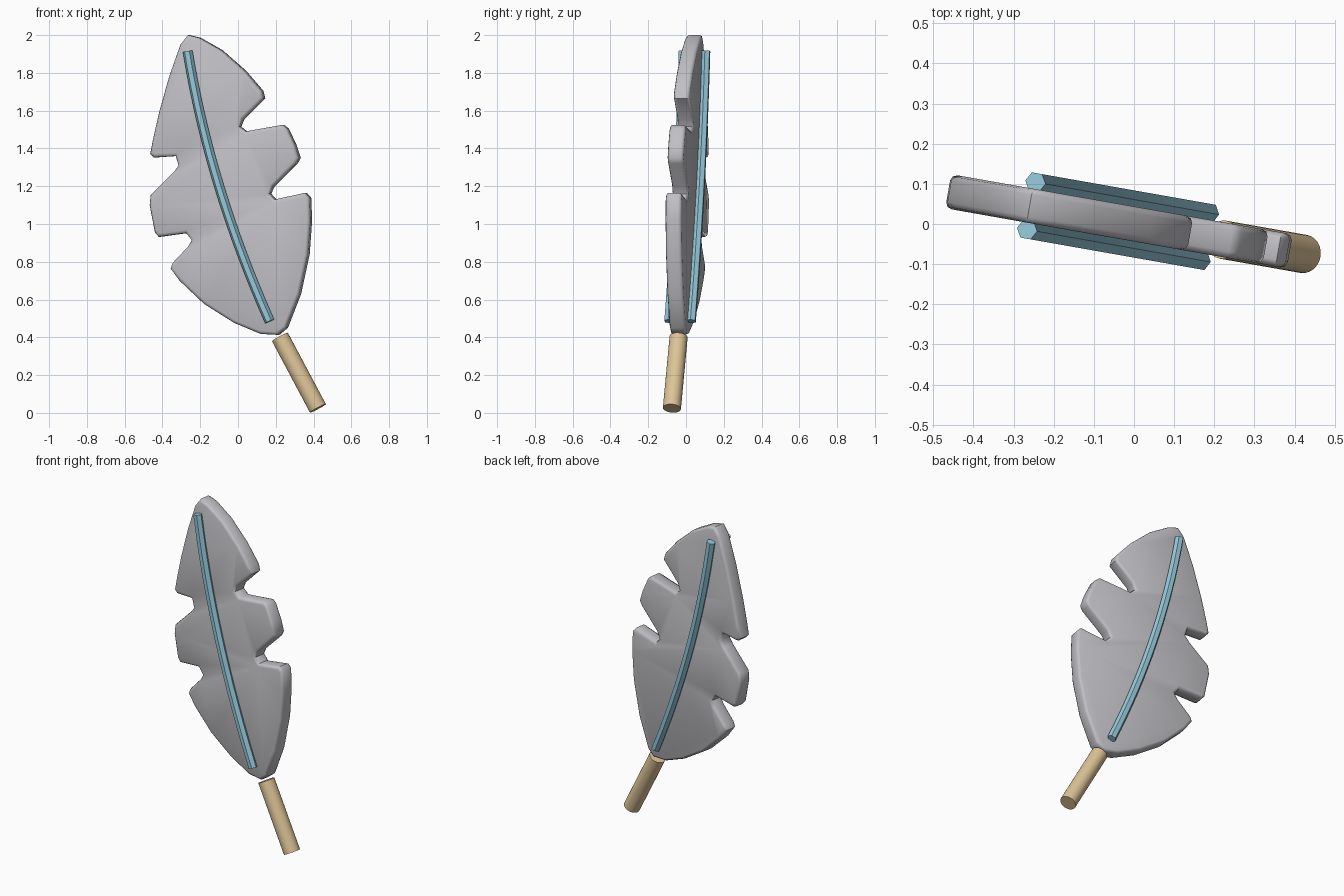
import bpy, bmesh, math
from mathutils import Vector, Matrix

cube = bpy.data.objects.get("Cube")
if cube:
    bpy.data.objects.remove(cube)

TURN = math.radians(-10)          # the whole leaf is turned about z
THICK = 0.086
SPIN = Matrix.Rotation(TURN, 4, "Z")


def material(name, rgb):
    m = bpy.data.materials.new(name)
    m.use_nodes = True
    m.diffuse_color = (*rgb, 1)
    m.node_tree.nodes["Principled BSDF"].inputs["Base Color"].default_value = (*rgb, 1)
    return m


GREY = material("pale_grey", (0.53, 0.52, 0.55))
BLUE = material("soft_blue", (0.30, 0.58, 0.70))
TAN = material("light_tan", (0.72, 0.55, 0.31))


def on_leaf(x, z, depth=0):
    """Point on the leaf plane, moved along its normal by depth."""
    return SPIN @ Vector((x / math.cos(TURN), depth, z))


def finish(name, bm, mat, angle):
    bmesh.ops.recalc_face_normals(bm, faces=bm.faces)
    mesh = bpy.data.meshes.new(name)
    bm.to_mesh(mesh)
    bm.free()
    mesh.materials.append(mat)
    ob = bpy.data.objects.new(name, mesh)
    bpy.context.collection.objects.link(ob)
    bpy.ops.object.select_all(action="DESELECT")
    ob.select_set(True)
    bpy.context.view_layer.objects.active = ob
    bpy.ops.object.shade_smooth_by_angle(angle=math.radians(angle))
    return ob


def tube(name, path, radius, sides, mat, angle):
    """Sweep a regular polygon along a path lying in the leaf plane."""
    bm = bmesh.new()
    normal = SPIN @ Vector((0, 1, 0))
    rings = []
    for i, p in enumerate(path):
        along = path[min(i + 1, len(path) - 1)] - path[max(i - 1, 0)]
        side = along.cross(normal).normalized()
        turns = [math.tau * k / sides for k in range(sides)]
        rings.append([bm.verts.new(p + radius * (side * math.cos(a) + normal * math.sin(a)))
                      for a in turns])
    for a, b in zip(rings, rings[1:]):
        for k in range(sides):
            n = (k + 1) % sides
            bm.faces.new((a[k], a[n], b[n], b[k]))
    bm.faces.new(rings[0])
    bm.faces.new(rings[-1])
    return finish(name, bm, mat, angle)


# Blade outline (x, z), clockwise from the tip, with torn notches on both sides
right_edge = [
    (-.26, 2), (-.2, 1.985), (-.085, 1.92), (.04, 1.81), (.13, 1.705), (.14, 1.665),
    (.03, 1.555), (.013, 1.515), (.045, 1.49),
    (.24, 1.525), (.265, 1.505), (.305, 1.42), (.328, 1.35), (.312, 1.32),
    (.19, 1.2), (.172, 1.16), (.2, 1.13),
    (.36, 1.165), (.383, 1.14), (.388, 1.02), (.375, .84), (.33, .63), (.26, .45), (.215, .413)]
left_edge = [
    (.125, .418), (-.015, .476), (-.175, .577), (-.305, .7), (-.352, .765), (-.34, .795),
    (-.26, .88), (-.24, .915), (-.27, .952),
    (-.415, .932), (-.435, .955), (-.463, 1.1), (-.457, 1.155),
    (-.335, 1.275), (-.31, 1.31), (-.325, 1.36),
    (-.44, 1.352), (-.46, 1.372), (-.445, 1.45), (-.413, 1.59), (-.36, 1.78), (-.3, 1.95)]

bm = bmesh.new()
front = [bm.verts.new(on_leaf(x, z, -THICK / 2)) for x, z in right_edge + left_edge]
face = bm.faces.new(front)
solid = bmesh.ops.extrude_face_region(bm, geom=[face])
bmesh.ops.translate(bm, vec=SPIN @ Vector((0, THICK, 0)),
                    verts=[g for g in solid["geom"] if isinstance(g, bmesh.types.BMVert)])
# Round only the rims where the caps meet the side wall
normal = SPIN @ Vector((0, 1, 0))
bm.normal_update()
rims = [e for e in bm.edges
        if sum(abs(f.normal.dot(normal)) > 0.9 for f in e.link_faces) == 1]
bmesh.ops.bevel(bm, geom=rims, offset=0.016, segments=2, profile=0.5,
                affect="EDGES", clamp_overlap=False)
finish("leaf_blade", bm, GREY, 50)

# Curved midrib on each face
start, bend, end = Vector((-.256, 1.915)), Vector((-.14, 1.2)), Vector((.178, .485))
for name, depth in (("front_midrib", -0.06), ("back_midrib", 0.06)):
    path = []
    for i in range(17):
        t = i / 16
        p = start * (1 - t) ** 2 + bend * 2 * t * (1 - t) + end * t ** 2
        path.append(on_leaf(p.x, p.y, depth))
    tube(name, path, 0.026, 6, BLUE, 30)

# Stem
tube("stem", [on_leaf(.222, .402), on_leaf(.423, .024)], 0.048, 24, TAN, 40)
